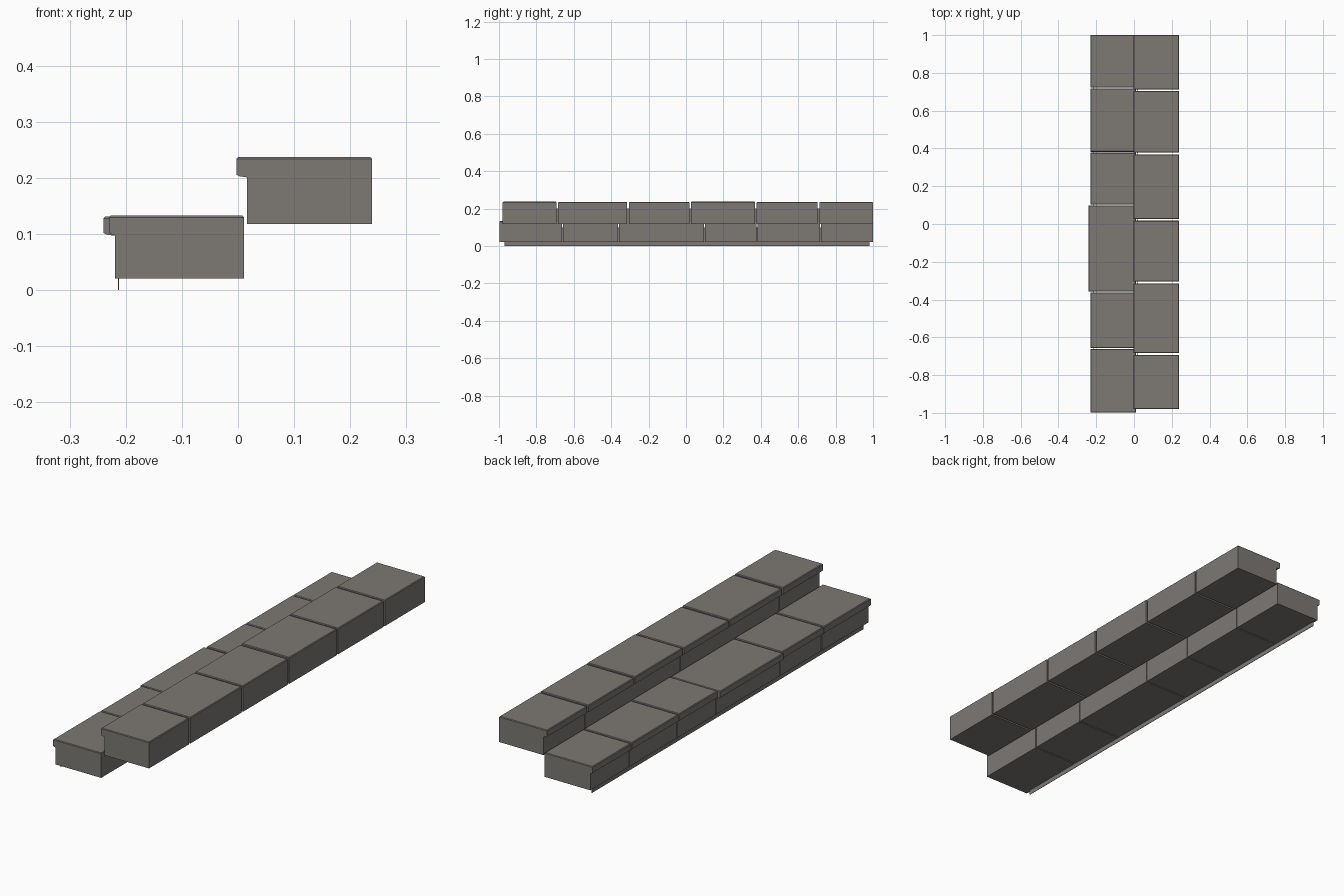
import bpy, bmesh

if "Cube" in bpy.data.objects:
    bpy.data.objects.remove(bpy.data.objects["Cube"])

stone = bpy.data.materials.new("warm_grey_stone")
stone.diffuse_color = (0.205, 0.19, 0.175, 1)
stone.use_nodes = True
stone.node_tree.nodes["Principled BSDF"].inputs["Base Color"].default_value = stone.diffuse_color


def finish(bm, name):
    bmesh.ops.recalc_face_normals(bm, faces=bm.faces)
    me = bpy.data.meshes.new(name)
    bm.to_mesh(me)
    bm.free()
    me.materials.append(stone)
    ob = bpy.data.objects.new(name, me)
    bpy.context.collection.objects.link(ob)
    return ob


def prism(name, profile, y0, y1, bevel=0.0):
    """Extrude an x-z profile from y0 to y1."""
    bm = bmesh.new()
    face = bm.faces.new([bm.verts.new((x, y0, z)) for x, z in profile])
    ext = bmesh.ops.extrude_face_region(bm, geom=[face])
    for v in ext["geom"]:
        if isinstance(v, bmesh.types.BMVert):
            v.co.y = y1
    # worn edges around the top of the tread only
    if bevel:
        top = max(z for _, z in profile)
        edges = [e for e in bm.edges if all(v.co.z > top - 0.001 for v in e.verts)]
        bmesh.ops.bevel(bm, geom=edges, offset=bevel, segments=1, affect='EDGES')
    return finish(bm, name)


def step_row(name, joints, lips, riser, back, bottom, top, gap):
    """One row of tread stones with an overhanging nosing."""
    last = len(joints) - 2
    for i, (a, b) in enumerate(zip(joints, joints[1:])):
        lip = lips[i]
        drop = 0.001 * (i % 3)
        profile = [(riser, bottom), (back, bottom), (back, top - drop),
                   (lip, top - drop), (lip, top - 0.031),
                   (lip + 0.006, top - 0.034), (riser, top - 0.036)]
        y0 = a if i == 0 else a + gap / 2
        y1 = b if i == last else b - gap / 2
        prism(f"{name}_stone_{i + 1}", profile, y0, y1, 0.003)


# upper step
step_row("upper_step", [-0.98, -0.688, -0.31, 0.022, 0.373, 0.708, 1.0],
         [-0.003, -0.002, -0.003, -0.002, -0.003, -0.002],
         0.016, 0.239, 0.118, 0.237, 0.009)
# lower step, its third stone sits further forward
step_row("lower_step", [-0.998, -0.66, -0.36, 0.10, 0.38, 0.72, 1.0],
         [-0.23, -0.23, -0.24, -0.23, -0.23, -0.23],
         -0.219, 0.011, 0.021, 0.133, 0.005)


# continuous riser boards behind the nosings; the lower one reaches the ground
def riser_board(name, x, z0, z1, y0, y1):
    prism(name, [(x, z0), (x + 0.002, z0), (x + 0.002, z1), (x, z1)], y0, y1)


riser_board("upper_riser", 0.017, 0.118, 0.202, -0.975, 0.995)
riser_board("lower_riser", -0.214, 0.0, 0.098, -0.97, 0.98)
